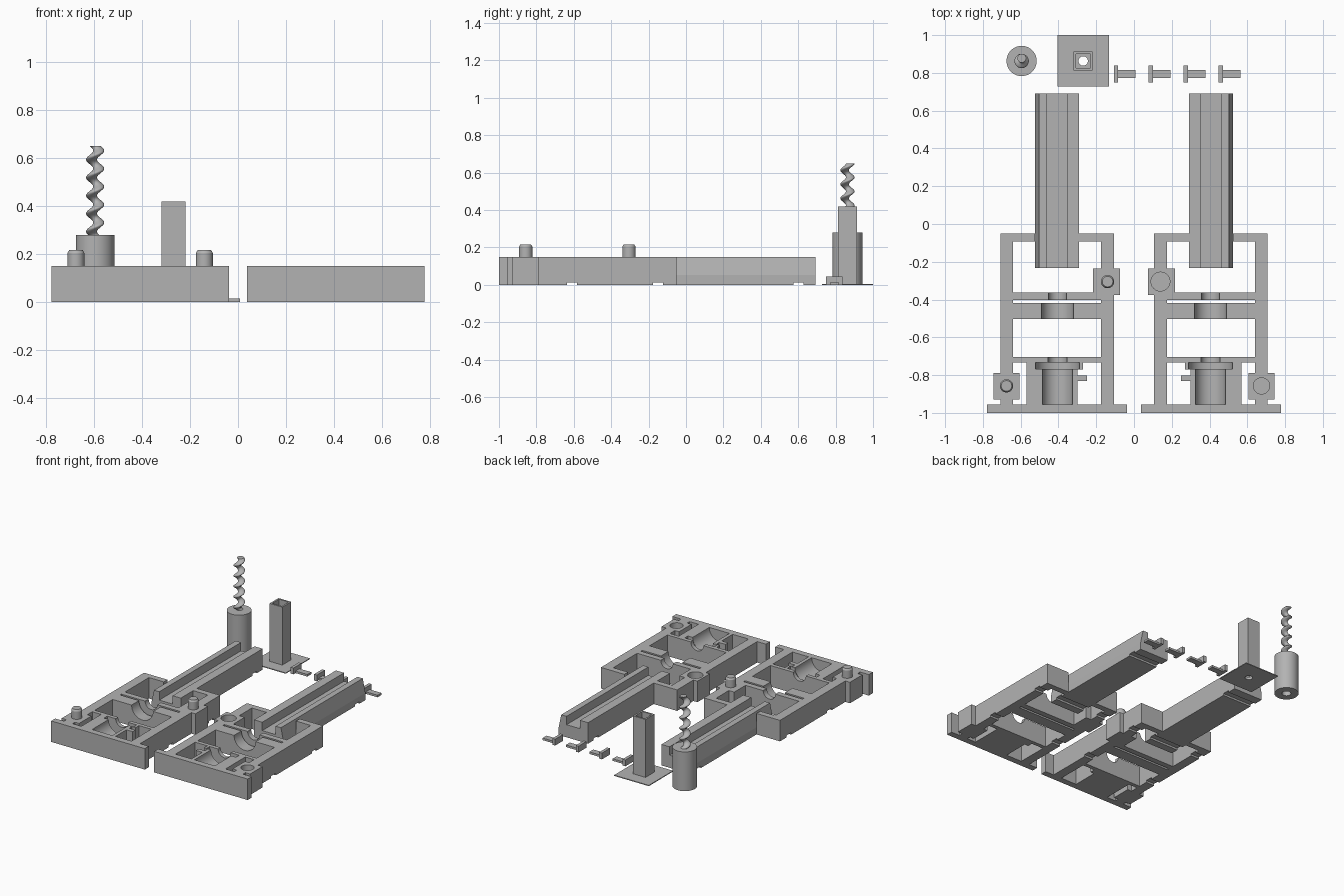
import bpy, bmesh
from math import pi, sin, cos
from mathutils import Matrix, Vector

cube = bpy.data.objects.get("Cube")
if cube:
    bpy.data.objects.remove(cube)

grey = bpy.data.materials.new("plain_grey")
grey.use_nodes = True
colour = (0.45, 0.45, 0.45, 1)
grey.diffuse_color = colour
grey.node_tree.nodes["Principled BSDF"].inputs["Base Color"].default_value = colour


def finish(bm, name):
    bmesh.ops.recalc_face_normals(bm, faces=bm.faces)
    mesh = bpy.data.meshes.new(name)
    bm.to_mesh(mesh)
    bm.free()
    mesh.materials.append(grey)
    obj = bpy.data.objects.new(name, mesh)
    bpy.context.collection.objects.link(obj)
    return obj


def box(name, x0, x1, y0, y1, z0, z1):
    bm = bmesh.new()
    size = Matrix.Diagonal((abs(x1 - x0), y1 - y0, z1 - z0, 1))
    place = Matrix.Translation(((x0 + x1) / 2, (y0 + y1) / 2, (z0 + z1) / 2))
    bmesh.ops.create_cube(bm, size=1, matrix=place @ size)
    return finish(bm, name)


def cylinder(name, start, end, radius, tip=None, sides=40):
    start, end = Vector(start), Vector(end)
    axis = end - start
    turn = axis.to_track_quat('Z', 'Y').to_matrix().to_4x4()
    bm = bmesh.new()
    bmesh.ops.create_cone(bm, cap_ends=True, segments=sides, radius1=radius,
                          radius2=radius if tip is None else tip, depth=axis.length,
                          matrix=Matrix.Translation((start + end) / 2) @ turn)
    return finish(bm, name)


def combine(obj, tools, operation):
    for tool in tools:
        mod = obj.modifiers.new("bool", 'BOOLEAN')
        mod.operation, mod.solver, mod.object = operation, 'EXACT', tool
        bpy.context.view_layer.objects.active = obj
        bpy.ops.object.modifier_apply(modifier=mod.name)
        bpy.data.objects.remove(tool)
    return obj


def smooth(obj):
    bpy.ops.object.select_all(action='DESELECT')
    obj.select_set(True)
    bpy.context.view_layer.objects.active = obj
    bpy.ops.object.shade_smooth_by_angle(angle=0.6)


H = 0.15       # height of the casing halves
MID = 0.405    # distance of each half's axis from the centre
PEGS = [(0.14, -0.305), (0.675, -0.857)]


def casing_half(side, s):
    def block(x0, x1, y0, y1, z0=0, z1=H):
        return box("block", s * x0, s * x1, y0, y1, z0, z1)

    def bore(radius, y0, y1):
        return cylinder("bore", (s * MID, y0, H), (s * MID, y1, H), radius)

    # Frame: front plate, side walls, back walls, ribs, motor bed and peg bosses
    frame = box(side + "_casing", s * 0.037, s * 0.777, -1, -0.955, 0, H)
    combine(frame, [
        block(0.64, 0.708, -0.96, -0.05),
        block(0.106, 0.174, -0.96, -0.05),
        block(0.15, 0.29, -0.092, -0.05),
        block(0.523, 0.66, -0.092, -0.05),
        block(0.15, 0.66, -0.402, -0.362),
        block(0.15, 0.66, -0.502, -0.418),
        block(0.15, 0.66, -0.732, -0.704),
        block(0.30, 0.57, -0.96, -0.72),
        block(0.27, 0.55, -0.77, -0.72),
        block(0.25, 0.35, -0.832, -0.802, 0.08),
        block(0.074, 0.217, -0.375, -0.235),
        block(0.607, 0.745, -0.928, -0.788)], 'UNION')

    # Half-round seats for the motor, its flange, the bearing and the shaft
    cuts = [bore(0.08, -0.955, -0.76), bore(0.117, -0.768, -0.732),
            bore(0.05, -0.74, -0.69), bore(0.085, -0.51, -0.41),
            bore(0.048, -0.41, -0.35)]
    # Strap grooves under the walls
    for y in (-0.61, -0.15):
        cuts.append(block(0, 0.9, y - 0.026, y + 0.026, -0.02, 0.014))
    # Sockets on one half only
    if s > 0:
        for (x, y), r in zip(PEGS, (0.05, 0.043)):
            cuts.append(cylinder("socket", (x, y, 0.07), (x, y, 0.2), r))
    combine(frame, cuts, 'DIFFERENCE')
    smooth(frame)

    # Barrel: trough profile run along y, with a leaning outer side
    profile = [(0.29, 0), (0.523, 0), (0.523, 0.052), (0.502, H), (0.46, H),
               (0.46, 0.09), (0.354, 0.09), (0.354, H), (0.29, H)]
    bm = bmesh.new()
    end = bm.faces.new([bm.verts.new((s * x, -0.232, z)) for x, z in profile])
    grown = bmesh.ops.extrude_face_region(bm, geom=[end])
    bmesh.ops.translate(bm, vec=(0, 0.924, 0),
                        verts=[g for g in grown["geom"] if isinstance(g, bmesh.types.BMVert)])
    barrel = finish(bm, side + "_barrel")
    combine(barrel, [block(0.2, 0.7, y - 0.026, y + 0.026, -0.02, 0.014)
                     for y in (-0.15, 0.602)], 'DIFFERENCE')


casing_half("right", -1)
casing_half("left", 1)

# Alignment pegs with chamfered tops
for i, (x, y) in enumerate(PEGS):
    smooth(cylinder(f"peg_{i + 1}", (-x, y, H - 0.01), (-x, y, 0.205), 0.035))
    smooth(cylinder(f"peg_tip_{i + 1}", (-x, y, 0.205), (-x, y, 0.217), 0.035, 0.028))

# Screw holder: round body with a shaft hole underneath
SX, SY = -0.595, 0.863
holder = cylinder("screw_holder", (SX, SY, 0), (SX, SY, 0.28), 0.08, sides=48)
combine(holder, [cylinder("shaft_hole", (SX, SY, -0.02), (SX, SY, 0.15), 0.03)], 'DIFFERENCE')
smooth(holder)

# Feed screw: an off-centre circle swept round the axis
bm = bmesh.new()
sides, steps, turns = 20, 120, 5
rings = []
for k in range(steps + 1):
    a = 2 * pi * turns * k / steps + pi / 2
    cx, cy, z = SX + 0.015 * cos(a), SY + 0.015 * sin(a), 0.275 + 0.375 * k / steps
    rings.append([bm.verts.new((cx + 0.023 * cos(2 * pi * j / sides),
                                cy + 0.023 * sin(2 * pi * j / sides), z))
                  for j in range(sides)])
for low, high in zip(rings, rings[1:]):
    for j in range(sides):
        n = (j + 1) % sides
        bm.faces.new((low[j], low[n], high[n], high[j]))
bm.faces.new(rings[0])
bm.faces.new(rings[-1])
smooth(finish(bm, "feed_screw"))

# Square tube on a thin plate, with a round outlet through the plate
TX = -0.269
tube = box("square_tube", TX - 0.05, TX + 0.05, 0.813, 0.913, 0, 0.42)
combine(tube, [box("plate", TX - 0.137, TX + 0.137, 0.727, 1, 0, 0.006)], 'UNION')
combine(tube, [box("hollow", TX - 0.038, TX + 0.038, 0.825, 0.901, 0.02, 0.5),
               cylinder("outlet", (TX, 0.863, -0.1), (TX, 0.863, 0.1), 0.025)], 'DIFFERENCE')

# Four loose clips: upright head and flat stem
for i in range(4):
    x = -0.107 + 0.185 * i
    clip = box(f"clip_{i + 1}", x, x + 0.022, 0.748, 0.838, 0, 0.045)
    combine(clip, [box("stem", x + 0.01, x + 0.115, 0.772, 0.816, 0, 0.015)], 'UNION')
